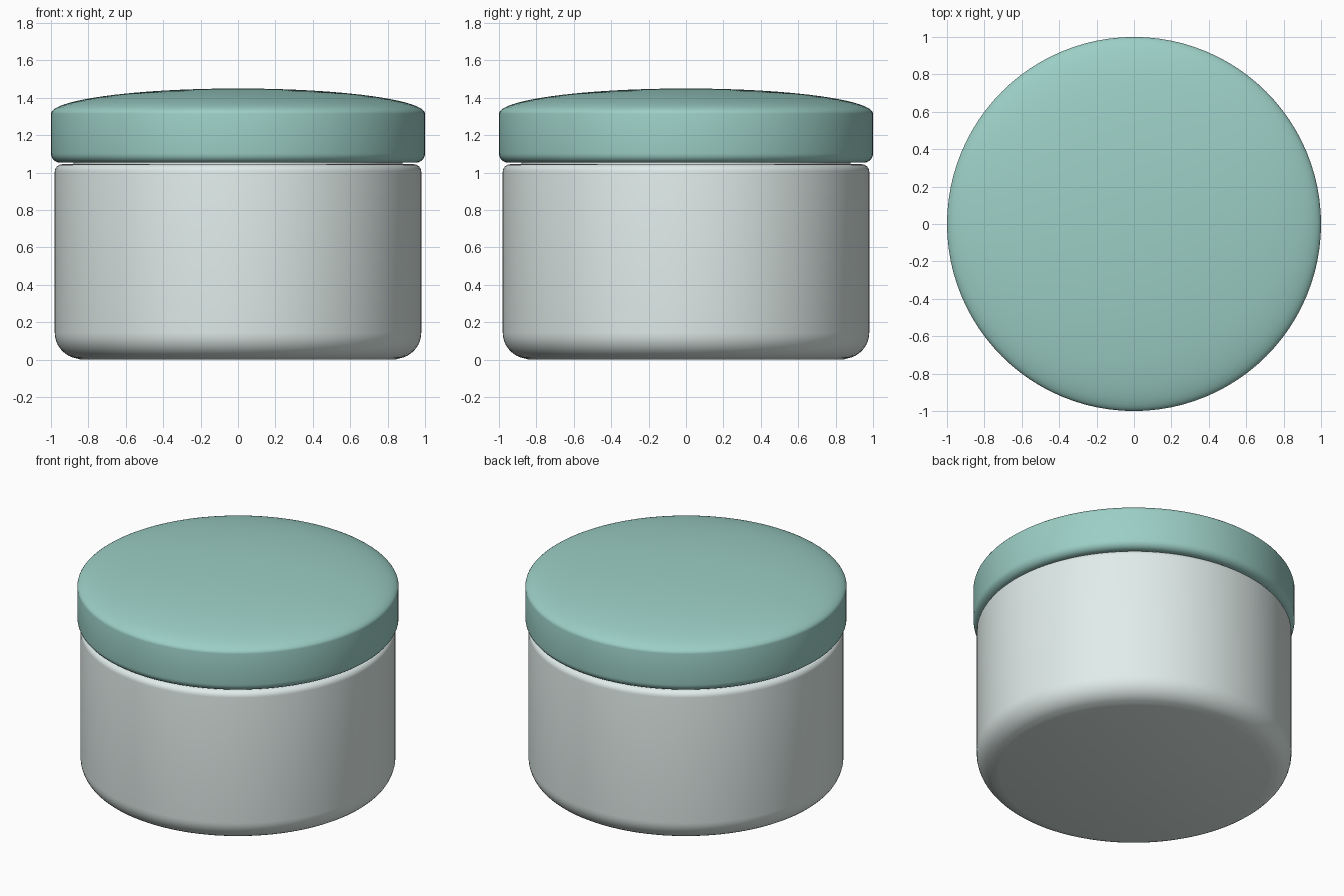
import bpy, bmesh
from math import sin, cos, pi, radians

if "Cube" in bpy.data.objects:
    bpy.data.objects.remove(bpy.data.objects["Cube"])

SEGMENTS = 96


def arc(cx, cz, rx, rz, start, end, steps):
    """Elliptical arc of (radius, height) points, angles in degrees."""
    return [(cx + rx * cos(radians(start + (end - start) * i / steps)),
             cz + rz * sin(radians(start + (end - start) * i / steps)))
            for i in range(steps + 1)]


def lathe(name, profile, colour):
    """Spin a profile running from axis to axis around z."""
    bm = bmesh.new()
    verts = [bm.verts.new((max(r, 0), 0, z)) for r, z in profile]
    edges = [bm.edges.new(pair) for pair in zip(verts, verts[1:])]
    bmesh.ops.spin(bm, geom=verts + edges, cent=(0, 0, 0), axis=(0, 0, 1),
                   angle=2 * pi, steps=SEGMENTS, use_duplicate=False)
    bmesh.ops.remove_doubles(bm, verts=bm.verts, dist=1e-5)
    bmesh.ops.recalc_face_normals(bm, faces=bm.faces)
    mesh = bpy.data.meshes.new(name)
    bm.to_mesh(mesh)
    bm.free()
    obj = bpy.data.objects.new(name, mesh)
    bpy.context.collection.objects.link(obj)
    mat = bpy.data.materials.new(name + "_colour")
    mat.diffuse_color = (*colour, 1)
    mat.use_nodes = True
    mat.node_tree.nodes["Principled BSDF"].inputs["Base Color"].default_value = mat.diffuse_color
    mesh.materials.append(mat)
    bpy.ops.object.select_all(action='DESELECT')
    obj.select_set(True)
    bpy.context.view_layer.objects.active = obj
    bpy.ops.object.shade_smooth_by_angle(angle=radians(35))
    return obj


# Jar body: rounded base, straight wall, small shoulder, neck under the lid
body = [(0, 0)]
body += arc(0.84, 0.145, 0.14, 0.14, -90, 0, 10)
body += arc(0.94, 1.005, 0.04, 0.04, 0, 90, 6)
body += [(0.88, 1.045), (0.88, 1.06), (0, 1.06)]
body[0] = (0, 0.005)
body = [(r, z if z > 0.0051 else 0.0) for r, z in body]
lathe("jar_body", body, (0.75, 0.84, 0.82))

# Lid: rounded lower edge, straight rim, shallow domed top
lid = [(0, 1.053)]
lid += arc(0.95, 1.103, 0.05, 0.05, -90, 0, 6)
lid += arc(0, 1.315, 1.0, 0.135, 0, 90, 24)
lathe("lid", lid, (0.33, 0.62, 0.56))
